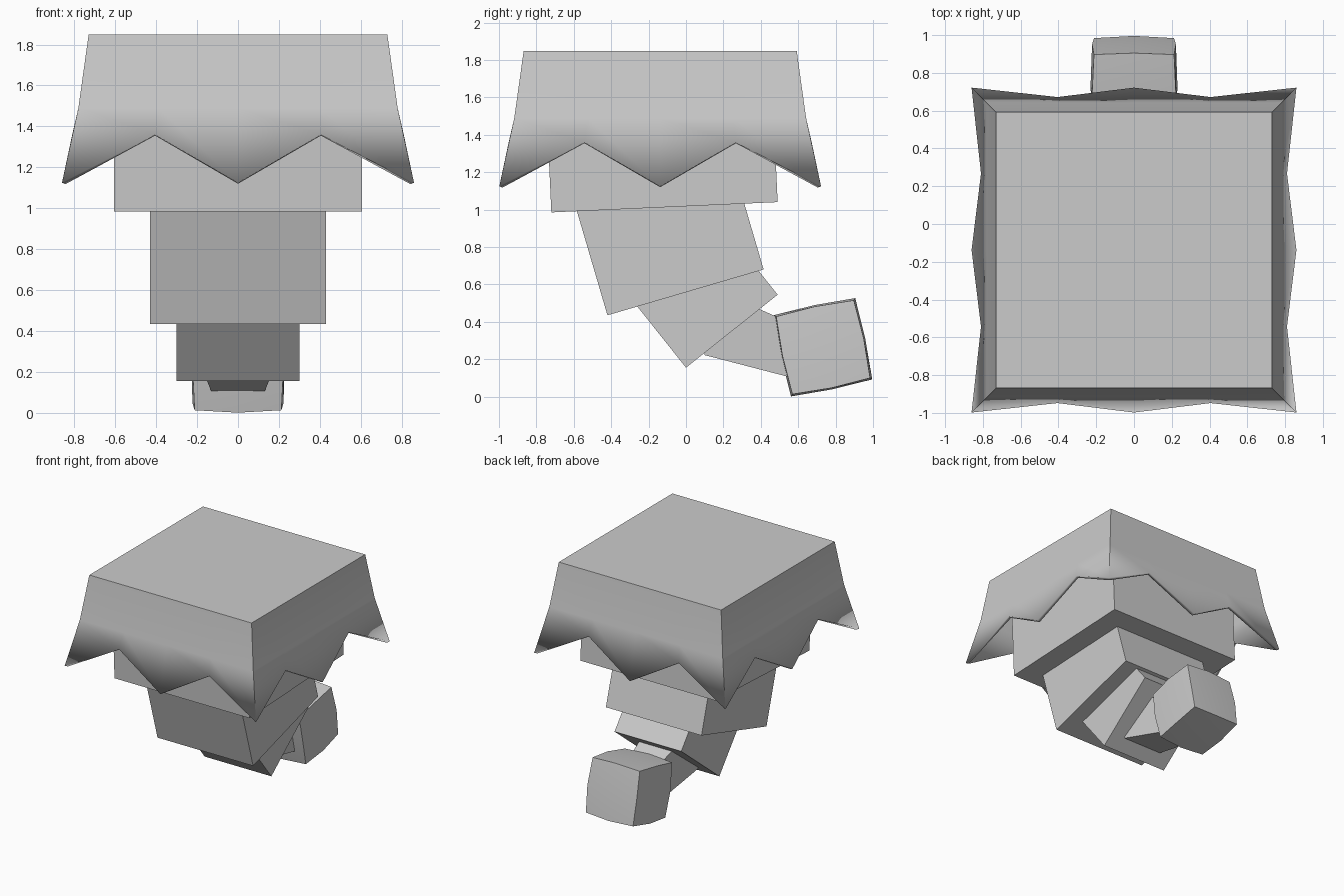
import bpy, bmesh
from math import atan2
from mathutils import Vector, Matrix

if "Cube" in bpy.data.objects:
    bpy.data.objects.remove(bpy.data.objects["Cube"])


def make_object(name, bm, smooth=False):
    bmesh.ops.recalc_face_normals(bm, faces=bm.faces[:])
    mesh = bpy.data.meshes.new(name)
    bm.to_mesh(mesh)
    bm.free()
    ob = bpy.data.objects.new(name, mesh)
    bpy.context.collection.objects.link(ob)
    if smooth:
        bpy.ops.object.select_all(action='DESELECT')
        ob.select_set(True)
        bpy.context.view_layer.objects.active = ob
        bpy.ops.object.shade_smooth_by_angle(angle=0.52)
    return ob


def segment(name, front, back, half_x, height):
    """Tilted box whose lower edge, seen from the side, runs front -> back (y, z)."""
    a, b = Vector((0, *front)), Vector((0, *back))
    along = b - a
    up = Vector((0, -along.z, along.y)).normalized()
    mid = (a + b) / 2 + up * height / 2
    bm = bmesh.new()
    bmesh.ops.create_cube(bm, size=1)
    bm.transform(Matrix.Translation(mid)
                 @ Matrix.Rotation(atan2(along.z, along.y), 4, 'X')
                 @ Matrix.Diagonal((2 * half_x, along.length, height, 1)))
    return make_object(name, bm)


# Curling stack of body blocks
segment("upper_segment", (-0.72, 0.985), (0.49, 1.04), 0.607, 0.78)
segment("middle_segment", (-0.42, 0.435), (0.415, 0.68), 0.43, 0.85)
segment("lower_segment", (0.0, 0.155), (0.49, 0.545), 0.30, 0.60)

# Tapered neck reaching into the tip: (y, bottom z, top z, half width)
bm = bmesh.new()
rings = []
for y, lo, hi, w in ((0.10, 0.222, 0.598, 0.178), (0.62, 0.087, 0.367, 0.123)):
    rings.append([bm.verts.new(p) for p in
                  ((-w, y, lo), (w, y, lo), (w, y, hi), (-w, y, hi))])
for ring in rings:
    bm.faces.new(ring)
for i in range(4):
    j = (i + 1) % 4
    bm.faces.new((rings[0][i], rings[0][j], rings[1][j], rings[1][i]))
make_object("tail_neck", bm)

# Slightly bulging cube at the tip
bm = bmesh.new()
bmesh.ops.create_cube(bm, size=2)
bmesh.ops.subdivide_edges(bm, edges=bm.edges[:], cuts=1, use_grid_fill=True)
for v in bm.verts:
    outer = sum(abs(c) > 0.5 for c in v.co)
    v.co *= {1: 0.23, 2: 0.222, 3: 0.212}[outer]
bm.transform(Matrix.Translation((0, 0.733, 0.264)) @ Matrix.Rotation(atan2(0.09, 0.43), 4, 'X'))
make_object("tail_tip", bm, smooth=True)

# Flared cap with a zigzag hem, two teeth gaps per side
bm = bmesh.new()
cy = -0.138
rows = [[], [], []]
for side in range(4):
    turn = Matrix.Rotation(side * 1.5707963, 4, 'Z')
    for k in range(4):
        t = -1 + k * 0.5
        hem = (0.81, 1.36) if k % 2 else (0.86, 1.125)
        for row, (h, z) in zip(rows, ((0.73, 1.848), (0.78, 1.49), hem)):
            p = turn @ Vector((t * h, -h, z))
            row.append(bm.verts.new((p.x, p.y + cy, p.z)))
bm.faces.new(rows[0])
for upper, lower in zip(rows, rows[1:]):
    for i in range(16):
        j = (i + 1) % 16
        bm.faces.new((upper[i], upper[j], lower[j], lower[i]))
cap = make_object("cap", bm, smooth=True)
shell = cap.modifiers.new("cloth_thickness", 'SOLIDIFY')
shell.thickness = 0.025
shell.offset = -1
